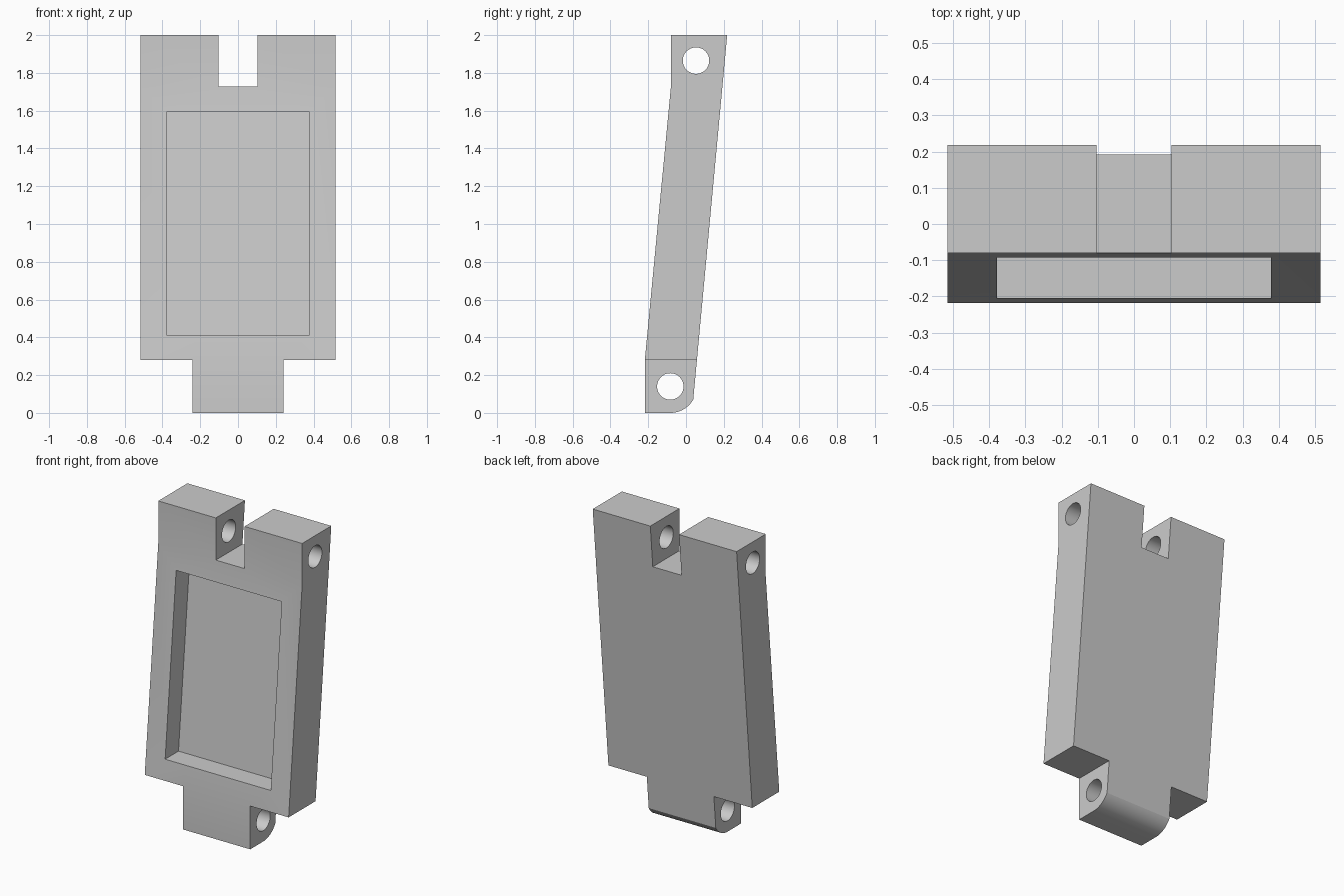
import bpy
import bmesh
from math import cos, sin, radians

if "Cube" in bpy.data.objects:
    bpy.data.objects.remove(bpy.data.objects["Cube"], do_unlink=True)

grey = bpy.data.materials.new("plain_grey")
grey.use_nodes = True
colour = (0.6, 0.6, 0.6, 1)
grey.diffuse_color = colour
grey.node_tree.nodes["Principled BSDF"].inputs["Base Color"].default_value = colour


def prism(name, profile, x0, x1):
    """Extrude a closed (y, z) profile along x."""
    bm = bmesh.new()
    base = bm.faces.new([bm.verts.new((x0, y, z)) for y, z in profile])
    top = bmesh.ops.extrude_face_region(bm, geom=[base])["geom"]
    moved = [v for v in top if isinstance(v, bmesh.types.BMVert)]
    bmesh.ops.translate(bm, verts=moved, vec=(x1 - x0, 0, 0))
    bmesh.ops.recalc_face_normals(bm, faces=bm.faces)
    mesh = bpy.data.meshes.new(name)
    bm.to_mesh(mesh)
    bm.free()
    mesh.materials.append(grey)
    obj = bpy.data.objects.new(name, mesh)
    bpy.context.collection.objects.link(obj)
    return obj


def arc(centre, radius, start, end, steps):
    angles = [radians(start + (end - start) * i / steps) for i in range(steps + 1)]
    return [(centre[0] + radius * cos(a), centre[1] + radius * sin(a)) for a in angles]


def box(y0, y1, z0, z1):
    return [(y0, z0), (y1, z0), (y1, z1), (y0, z1)]


def cut(target, name, profile, x0, x1):
    cutter = prism(name, profile, x0, x1)
    cutter.hide_render = True
    mod = target.modifiers.new(name, "BOOLEAN")
    mod.operation = "DIFFERENCE"
    mod.solver = "EXACT"
    mod.object = cutter
    bpy.context.view_layer.objects.active = target
    bpy.ops.object.modifier_apply(modifier=mod.name)
    bpy.data.objects.remove(cutter, do_unlink=True)


HALF = 0.515
FRONT, BACK = -0.218, 0.218
SHOULDER, SLOT = 0.28, 1.727
LOW_PIN, HIGH_PIN = (-0.083, 0.14), (0.053, 1.865)


def front_y(z):
    """Depth of the leaning front face at height z."""
    return FRONT + (z - SHOULDER) * 0.0955


# Leaning body with rounded lower back corner
outline = [(FRONT, 0)] + arc(LOW_PIN, 0.14, -90, -30, 16)
outline += [(BACK, 2), (front_y(SLOT), 2), (front_y(SLOT), SLOT), (FRONT, SHOULDER)]
body = prism("link_body", outline, -HALF, HALF)

# Slot between the upper lugs, and shoulders beside the lower tongue
cut(body, "upper_slot", box(-1, 1, SLOT, 3), -0.103, 0.103)
for side in (-1, 1):
    ends = sorted((side * 0.24, side))
    cut(body, "shoulder_cut", box(-1, 1, -1, SHOULDER), *ends)

# Recessed panel following the lean of the front
low, high, depth = 0.413, 1.592, 0.137
pocket = [(-0.5, low), (front_y(low) + depth, low),
          (front_y(high) + depth, high), (-0.5, high)]
cut(body, "front_pocket", pocket, -0.378, 0.378)

# Pin holes
for pin in (LOW_PIN, HIGH_PIN):
    cut(body, "pin_hole", arc(pin, 0.07, 0, 360, 48)[:-1], -1, 1)

bpy.ops.object.select_all(action="DESELECT")
body.select_set(True)
bpy.context.view_layer.objects.active = body
bpy.ops.object.shade_smooth_by_angle(angle=radians(20))
